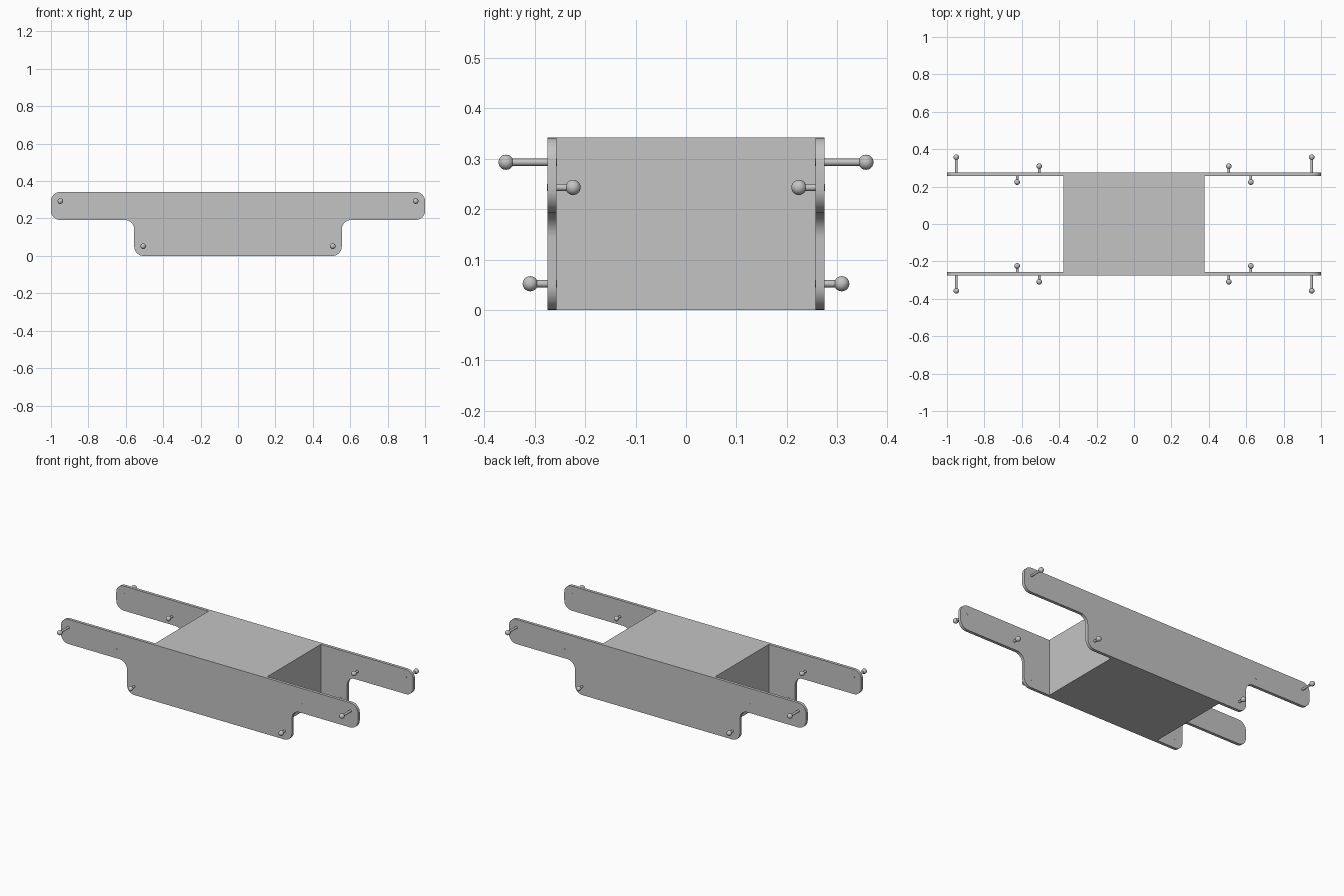
import bpy
import bmesh
import math
from mathutils import Vector

if "Cube" in bpy.data.objects:
    bpy.data.objects.remove(bpy.data.objects["Cube"], do_unlink=True)

# Single material
grey = bpy.data.materials.new("plain_grey")
grey.use_nodes = True
colour = (0.55, 0.55, 0.55, 1)
grey.diffuse_color = colour
grey.node_tree.nodes["Principled BSDF"].inputs["Base Color"].default_value = colour

HEIGHT = 0.342
OUTER, INNER = 0.275, 0.257   # faces of the side plates
ARM_Z = 0.192                 # underside of the arms
FOOT_X = 0.555                # half length of the lower part
RADIUS = 0.05


def finish(name, bm):
    bmesh.ops.recalc_face_normals(bm, faces=bm.faces)
    mesh = bpy.data.meshes.new(name)
    bm.to_mesh(mesh)
    bm.free()
    mesh.materials.append(grey)
    obj = bpy.data.objects.new(name, mesh)
    bpy.context.collection.objects.link(obj)
    bpy.ops.object.select_all(action="DESELECT")
    obj.select_set(True)
    bpy.context.view_layer.objects.active = obj
    bpy.ops.object.shade_smooth_by_angle(angle=math.radians(30))
    return obj


def rounded(corners, r, steps=8):
    """Replace every corner of a right-angled outline with an arc."""
    points = []
    for i, p in enumerate(corners):
        a = (corners[i - 1] - p).normalized()
        b = (corners[(i + 1) % len(corners)] - p).normalized()
        centre = p + r * (a + b)
        for k in range(steps + 1):
            t = math.pi / 2 * k / steps
            points.append(centre - r * (b * math.cos(t) + a * math.sin(t)))
    return points


# Side plates: long arms above a shorter lower part
half = [Vector(c) for c in ((1, HEIGHT), (1, ARM_Z), (FOOT_X, ARM_Z), (FOOT_X, 0))]
outline = rounded(half + [Vector((-c.x, c.y)) for c in reversed(half)], RADIUS)


def side_plate(name, side):
    bm = bmesh.new()
    face = bm.faces.new([bm.verts.new((p.x, side * INNER, p.y)) for p in outline])
    new = bmesh.ops.extrude_face_region(bm, geom=[face], use_keep_orig=True)["geom"]
    verts = [v for v in new if isinstance(v, bmesh.types.BMVert)]
    bmesh.ops.translate(bm, verts=verts, vec=(0, side * (OUTER - INNER), 0))
    finish(name, bm)


# Central block between the plates
bm = bmesh.new()
bmesh.ops.create_cube(bm, size=1)
bmesh.ops.scale(bm, verts=bm.verts, vec=(0.756, 2 * INNER, HEIGHT))
bmesh.ops.translate(bm, verts=bm.verts, vec=(0, 0, HEIGHT / 2))
finish("centre_block", bm)


# Ball-headed pins running through the plates
def pin(name, x, z, y_ball, y_end):
    bm = bmesh.new()
    rod = bmesh.ops.create_cone(bm, cap_ends=True, segments=24, radius1=0.007,
                                radius2=0.007, depth=abs(y_ball - y_end))["verts"]
    bmesh.ops.rotate(bm, verts=rod, matrix=Vector((0, 0, 1)).rotation_difference(
        Vector((0, 1, 0))).to_matrix())
    bmesh.ops.translate(bm, verts=rod, vec=(x, (y_ball + y_end) / 2, z))
    ball = bmesh.ops.create_uvsphere(bm, u_segments=24, v_segments=16, radius=0.015)["verts"]
    bmesh.ops.translate(bm, verts=ball, vec=(x, y_ball, z))
    finish(name, bm)


# kind, x, z, ball position, flush end position
PINS = (("end_pin", 0.95, 0.293, 0.357, INNER - 0.001),
        ("foot_pin", 0.507, 0.052, 0.309, INNER - 0.001),
        ("inner_pin", 0.625, 0.243, 0.224, OUTER + 0.001))

for side, side_name in ((-1, "front"), (1, "back")):
    side_plate(side_name + "_plate", side)
    for kind, x, z, ball, end in PINS:
        for sx, sx_name in ((1, "left"), (-1, "right")):
            pin(f"{side_name}_{sx_name}_{kind}", sx * x, z, side * ball, side * end)
